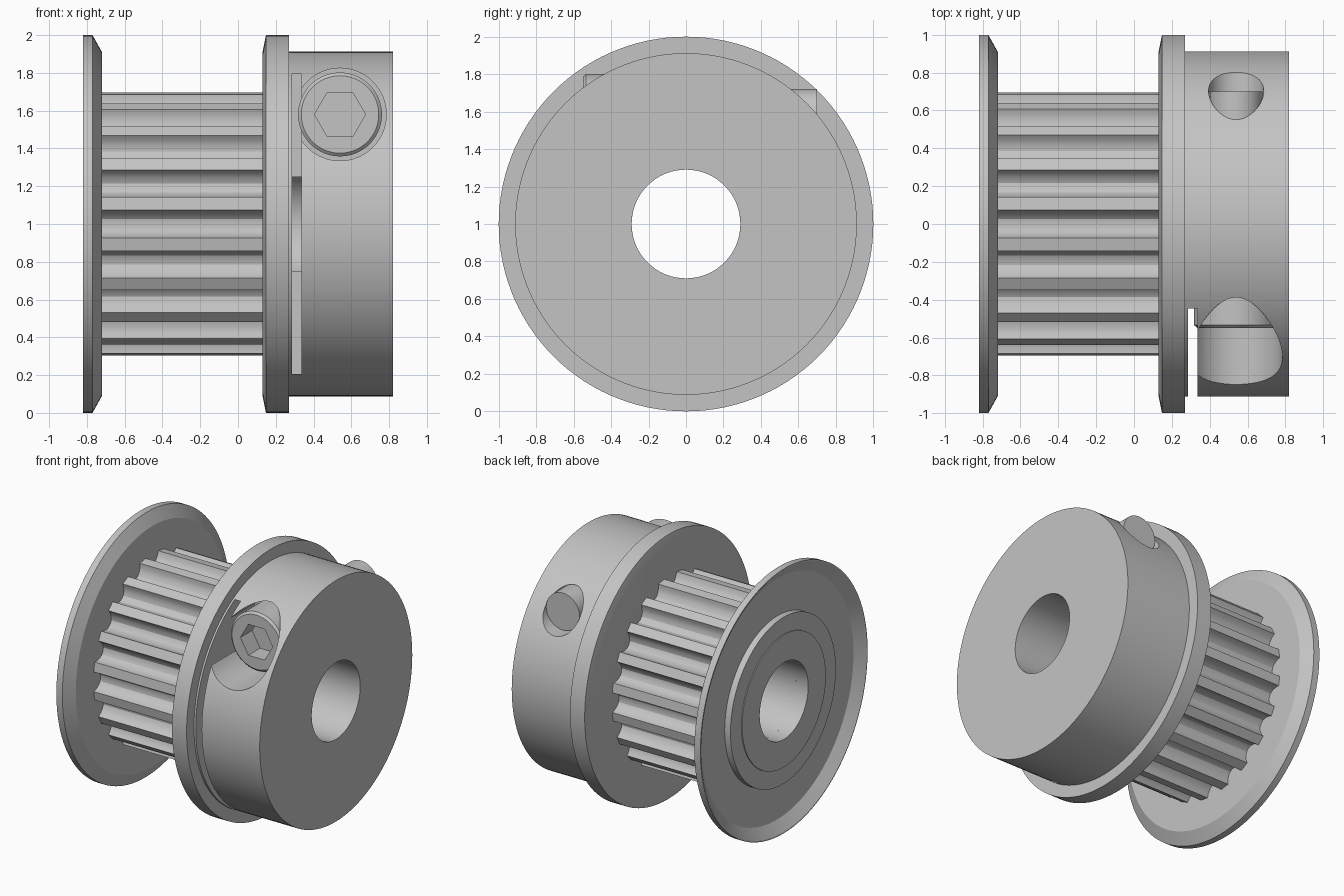
import bpy, bmesh, math

cube = bpy.data.objects.get("Cube")
if cube:
    bpy.data.objects.remove(cube, do_unlink=True)

AXIS_Z = 1.0              # height of the pulley's axis
BORE = 0.29
SEGS = 120
SCREW = (0.54, 1.58)      # x, z of the clamp screw

metal = bpy.data.materials.new("grey_metal")
metal.use_nodes = True
metal.diffuse_color = (0.55, 0.55, 0.55, 1)
metal.node_tree.nodes["Principled BSDF"].inputs["Base Color"].default_value = (0.55, 0.55, 0.55, 1)


def finish(name, bm):
    bmesh.ops.remove_doubles(bm, verts=bm.verts, dist=1e-5)
    bmesh.ops.recalc_face_normals(bm, faces=bm.faces)
    mesh = bpy.data.meshes.new(name)
    bm.to_mesh(mesh)
    bm.free()
    mesh.materials.append(metal)
    obj = bpy.data.objects.new(name, mesh)
    bpy.context.collection.objects.link(obj)
    return obj


def activate(obj):
    bpy.ops.object.select_all(action='DESELECT')
    obj.select_set(True)
    bpy.context.view_layer.objects.active = obj


def smooth(obj):
    activate(obj)
    bpy.ops.object.shade_smooth_by_angle(angle=math.radians(25))


def lathe(name, profile, axis='X', segs=SEGS):
    """Turn a closed (position, radius) profile round the pulley axis or the screw axis."""
    bm = bmesh.new()
    rings = []
    for i in range(segs):
        t = math.tau * i / segs
        c, s = math.cos(t), math.sin(t)
        if axis == 'X':
            ring = [bm.verts.new((a, r * c, AXIS_Z + r * s)) for a, r in profile]
        else:
            ring = [bm.verts.new((SCREW[0] + r * c, a, SCREW[1] + r * s)) for a, r in profile]
        rings.append(ring)
    n = len(profile)
    for i in range(segs):
        p, q = rings[i], rings[(i + 1) % segs]
        for j in range(n):
            k = (j + 1) % n
            if profile[j][1] or profile[k][1]:
                bm.faces.new((p[j], p[k], q[k], q[j]))
    return finish(name, bm)


def rod(name, y0, y1, radius, segs=64):
    return lathe(name, [(y0, 0), (y0, radius), (y1, radius), (y1, 0)], 'Y', segs)


def cut(obj, cutter):
    activate(obj)
    mod = obj.modifiers.new("cut", 'BOOLEAN')
    mod.operation, mod.solver, mod.object = 'DIFFERENCE', 'EXACT', cutter
    bpy.ops.object.modifier_apply(modifier=mod.name)
    bpy.data.objects.remove(cutter, do_unlink=True)


# Dished left flange with its raised boss
smooth(lathe("left_flange", [
    (-0.82, BORE), (-0.82, 0.5), (-0.813, 0.5), (-0.813, 0.63), (-0.765, 0.63),
    (-0.765, 0.91), (-0.82, 0.99), (-0.82, 1.0), (-0.77, 1.0), (-0.72, 0.91), (-0.72, BORE)]))

# Toothed core: rounded grooves between narrow flat lands
TEETH, ARC, TIP, DEPTH = 20, 8, 0.70, 0.085
outline = []
for i in range(TEETH):
    mid = math.tau * i / TEETH
    for j in range(ARC + 1):
        u = -math.cos(math.pi * j / ARC)
        outline.append((mid + u * 0.107, TIP - DEPTH * (1 - abs(u) ** 2.4) ** 0.6))
bm = bmesh.new()
loops = []
for x, inner in ((-0.72, True), (-0.72, False), (0.13, False), (0.13, True)):
    loops.append([bm.verts.new((x, (BORE if inner else r) * math.cos(t),
                                AXIS_Z + (BORE if inner else r) * math.sin(t))) for t, r in outline])
count = len(outline)
for a in range(4):
    p, q = loops[a], loops[(a + 1) % 4]
    for i in range(count):
        k = (i + 1) % count
        bm.faces.new((p[i], p[k], q[k], q[i]))
smooth(finish("toothed_core", bm))

# Right flange and clamping hub
hub = lathe("clamp_hub", [
    (0.13, BORE), (0.13, 0.91), (0.148, 1.0), (0.27, 1.0),
    (0.27, 0.912), (0.82, 0.912), (0.82, BORE)])

# Clamp slot across the front of the hub
bm = bmesh.new()
bmesh.ops.create_cube(bm, size=1)
for v in bm.verts:
    v.co = (0.31 + v.co.x * 0.05, -0.647 + v.co.y, AXIS_Z + v.co.z * 1.59)
cut(hub, finish("slot_cutter", bm))

# Counterbore for the screw head and through hole for the shank
cut(hub, rod("counterbore_cutter", -1.2, -0.28, 0.245))
cut(hub, rod("shank_hole_cutter", -0.4, 1.2, 0.146))
smooth(hub)

# Socket head screw
head = lathe("screw_head", [
    (-0.55, 0), (-0.55, 0.205), (-0.535, 0.222), (-0.28, 0.222), (-0.28, 0)], 'Y', 64)
cut(head, rod("socket_cutter", -0.7, -0.41, 0.135, 6))
smooth(head)
smooth(rod("screw_shank", -0.28, 0.70, 0.14))
